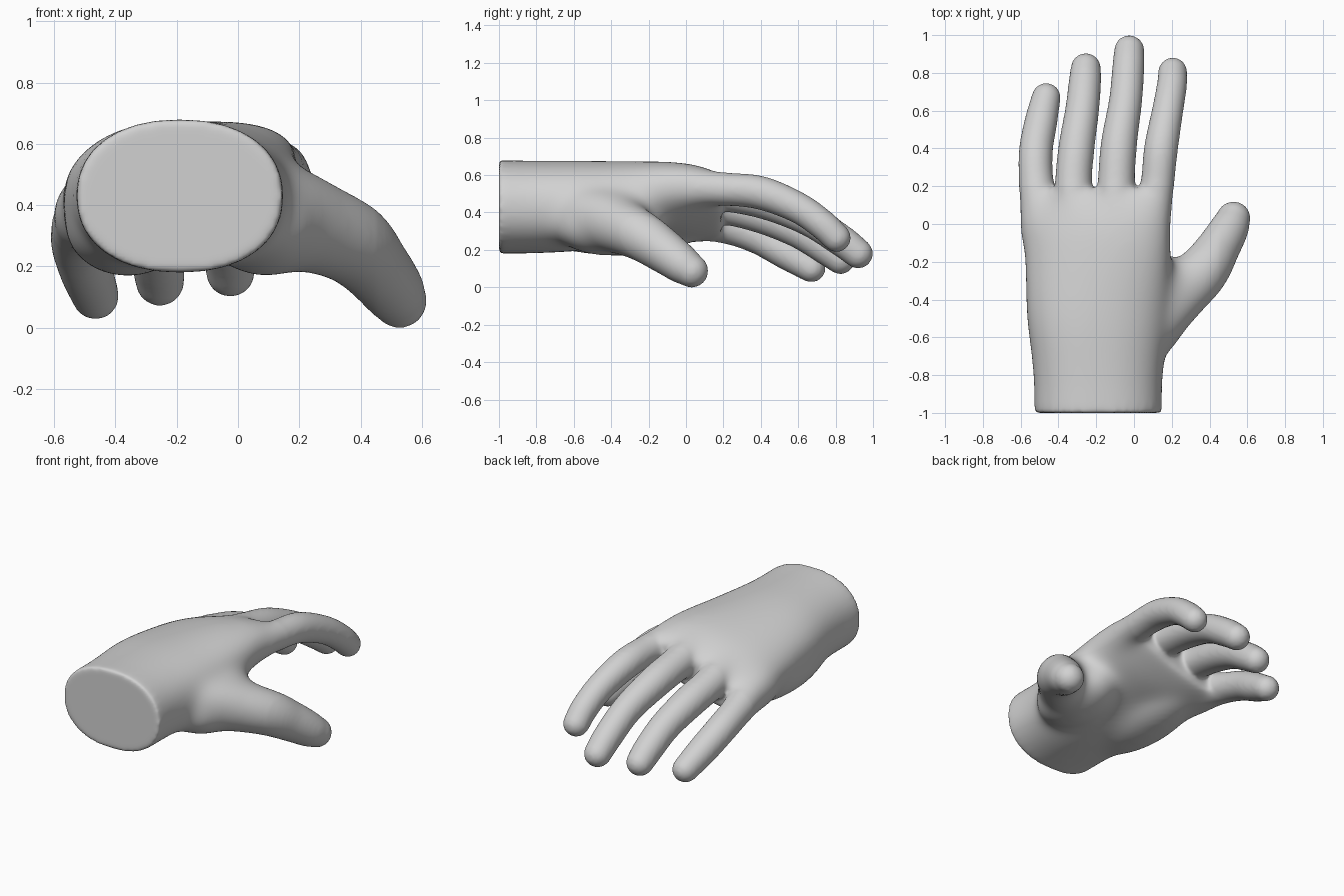
import bpy, bmesh
from math import sin, cos, pi, copysign
from mathutils import Vector, Matrix

cube = bpy.data.objects.get("Cube")
if cube:
    bpy.data.objects.remove(cube)

grey = bpy.data.materials.new("soft grey")
grey.use_nodes = True
grey.diffuse_color = (0.64, 0.64, 0.64, 1)
grey.node_tree.nodes["Principled BSDF"].inputs["Base Color"].default_value = (0.64, 0.64, 0.64, 1)

SIDES = 32
parts = []


def spline(rows, steps=6):
    """Smooth curve through rows of numbers (Catmull-Rom)."""
    pts = [Vector(r) for r in rows]
    pts = [pts[0] * 2 - pts[1]] + pts + [pts[-1] * 2 - pts[-2]]
    out = []
    for a, b, c, d in zip(pts, pts[1:], pts[2:], pts[3:]):
        for i in range(steps):
            t = i / steps
            out.append(0.5 * (2 * b + (c - a) * t + (2 * a - 5 * b + 4 * c - d) * t * t
                              + (3 * b - a - 3 * c + d) * t ** 3))
    return out + [pts[-2]]


def add_part(name, bm):
    bmesh.ops.recalc_face_normals(bm, faces=bm.faces)
    mesh = bpy.data.meshes.new(name)
    bm.to_mesh(mesh)
    bm.free()
    mesh.materials.append(grey)
    obj = bpy.data.objects.new(name, mesh)
    bpy.context.collection.objects.link(obj)
    parts.append(obj)


def skin(name, rings):
    """Closed skin over a row of rings."""
    bm = bmesh.new()
    loops = [[bm.verts.new(p) for p in ring] for ring in rings]
    for a, b in zip(loops, loops[1:]):
        for i in range(SIDES):
            j = (i + 1) % SIDES
            bm.faces.new((a[i], a[j], b[j], b[i]))
    bm.faces.new(loops[0])
    bm.faces.new(loops[-1])
    add_part(name, bm)


def palm(name, stations):
    """Rolled, slightly squared ovals along y: y, cx, cz, rx, rz, roll."""
    rings = []
    for y, cx, cz, rx, rz, roll in spline(stations):
        ring = []
        for i in range(SIDES):
            a = 2 * pi * i / SIDES
            u = rx * copysign(abs(cos(a)) ** 0.9, cos(a))
            v = rz * copysign(abs(sin(a)) ** 0.9, sin(a))
            ring.append((cx + u * cos(roll) - v * sin(roll), y,
                         cz + u * sin(roll) + v * cos(roll)))
        rings.append(ring)
    skin(name, rings)


def digit(name, path):
    """Round tapering tube with a domed tip: x, y, z, radius."""
    rows = spline(path)
    rings = []

    def ring(centre, tangent, r):
        side = tangent.cross(Vector((0, 0, 1))).normalized()
        up = side.cross(tangent)
        rings.append([centre + r * (side * cos(2 * pi * i / SIDES) + up * sin(2 * pi * i / SIDES))
                      for i in range(SIDES)])

    for k, row in enumerate(rows):
        before, after = rows[max(k - 1, 0)], rows[min(k + 1, len(rows) - 1)]
        tangent = (after.to_3d() - before.to_3d()).normalized()
        ring(row.to_3d(), tangent, row[3])
    for k in range(1, 8):
        a = k / 8 * pi / 2
        ring(row.to_3d() + tangent * row[3] * sin(a), tangent, row[3] * cos(a))
    skin(name, rings)


def pad(name, centre, radii):
    bm = bmesh.new()
    bmesh.ops.create_uvsphere(bm, u_segments=32, v_segments=16, radius=1,
                              matrix=Matrix.Translation(centre) @ Matrix.Diagonal((*radii, 1)))
    add_part(name, bm)


# Wrist, back of the hand and palm
palm("palm", [(-1, -.19, .43, .335, .25, 0), (-.75, -.19, .43, .35, .248, 0),
              (-.5, -.19, .44, .38, .237, .05), (-.2, -.19, .46, .395, .2, .2),
              (0, -.2, .455, .41, .175, .29), (.13, -.2, .445, .405, .135, .32),
              (.19, -.2, .43, .38, .1, .33)])

# Fleshy pads under the palm, and the web beside the thumb
pad("thumb_pad", (.09, -.42, .335), (.2, .3, .17))
pad("heel_pad", (-.36, -.36, .34), (.21, .48, .175))
pad("thumb_web", (.17, -.38, .41), (.12, .2, .12))

# Fingers and thumb
digit("index_finger", [(.03, -.15, .51, .12), (.085, 0, .53, .115), (.122, .2, .525, .09),
                       (.143, .4, .505, .09), (.178, .6, .425, .083), (.2, .73, .335, .08),
                       (.205, .805, .265, .077)])
digit("middle_finger", [(-.09, -.15, .51, .13), (-.09, 0, .53, .125), (-.094, .2, .505, .1),
                        (-.08, .42, .46, .096), (-.045, .65, .365, .088),
                        (-.03, .83, .25, .085), (-.025, .92, .18, .08)])
digit("ring_finger", [(-.28, -.15, .48, .14), (-.3, 0, .465, .13), (-.32, .2, .435, .1),
                      (-.305, .4, .385, .096), (-.275, .6, .3, .09), (-.26, .75, .205, .086),
                      (-.255, .825, .15, .08)])
digit("little_finger", [(-.44, -.15, .39, .14), (-.475, 0, .37, .135), (-.515, .2, .33, .095),
                        (-.52, .38, .27, .09), (-.493, .54, .18, .087), (-.465, .67, .103, .077)])
digit("thumb", [(-.02, -.7, .41, .14), (.14, -.47, .37, .165), (.35, -.26, .285, .142),
                (.445, -.12, .195, .119), (.505, -.02, .122, .104), (.527, .03, .088, .09)])

# Fuse the parts into one soft skin
bpy.ops.object.select_all(action='DESELECT')
for obj in parts:
    obj.select_set(True)
hand = parts[0]
bpy.context.view_layer.objects.active = hand
bpy.ops.object.join()
hand.name = "hand"
fuse = hand.modifiers.new("fuse", 'REMESH')
fuse.mode = 'VOXEL'
fuse.voxel_size = 0.012
fuse.use_smooth_shade = True
soften = hand.modifiers.new("soften", 'SMOOTH')
soften.factor = 0.5
soften.iterations = 12
bpy.ops.object.convert(target='MESH')

# Blend the joins of the palm further, leaving the wrist rim and digits crisp
blend = hand.vertex_groups.new(name="palm_blend")
for v in hand.data.vertices:
    x, y, z = v.co
    weight = min((.2 - y) / .12, (y + .95) / .1, (.45 - x) / .1, 1)
    if weight > 0:
        blend.add([v.index], weight, 'REPLACE')
melt = hand.modifiers.new("melt", 'SMOOTH')
melt.factor = 0.5
melt.iterations = 150
melt.vertex_group = blend.name
bpy.ops.object.convert(target='MESH')
bpy.ops.object.shade_smooth()
